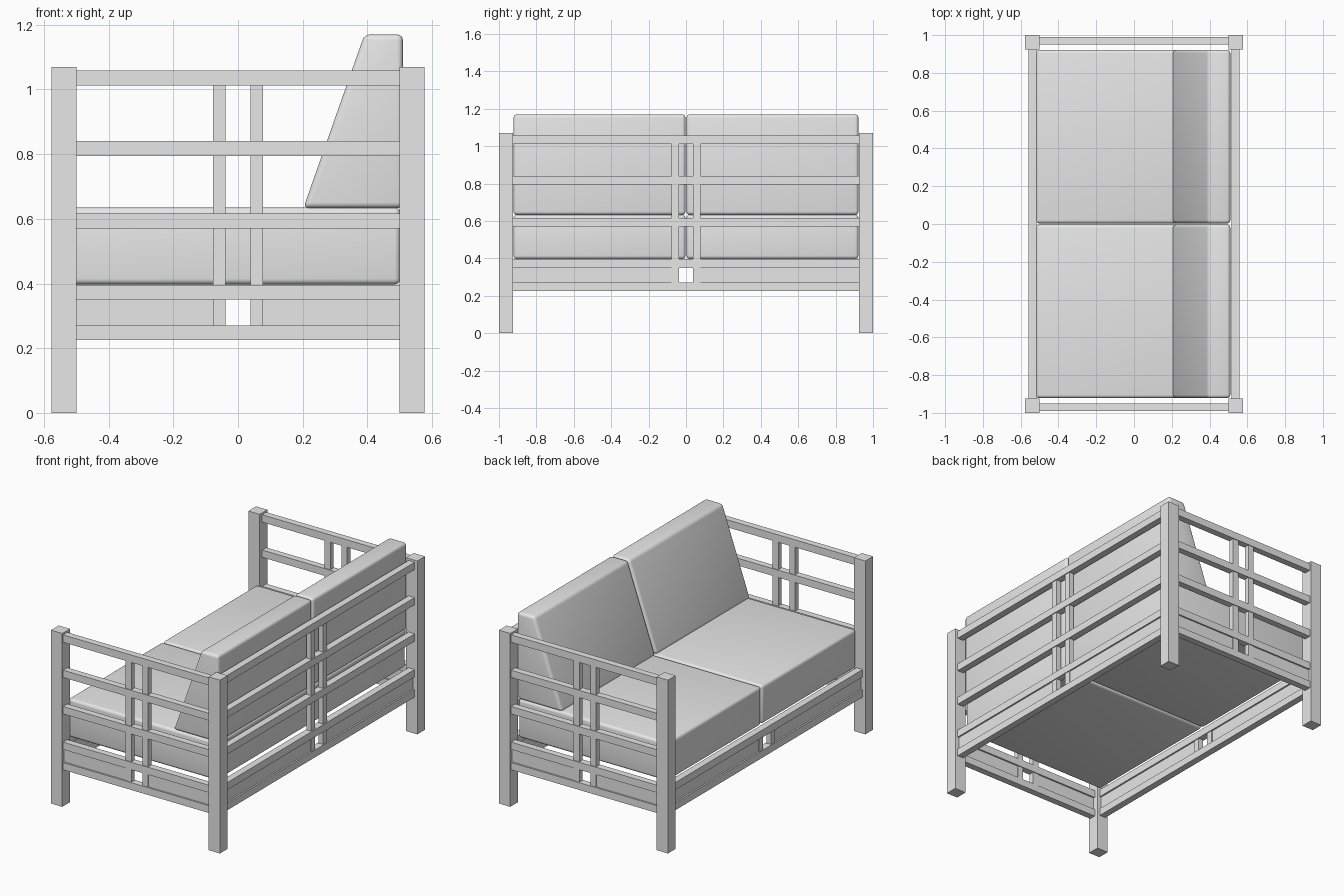
import bpy, bmesh

if "Cube" in bpy.data.objects:
    bpy.data.objects.remove(bpy.data.objects["Cube"])

grey = bpy.data.materials.new("light_grey")
grey.diffuse_color = (0.8, 0.8, 0.8, 1)
grey.use_nodes = True
grey.node_tree.nodes["Principled BSDF"].inputs["Base Color"].default_value = grey.diffuse_color


def finish(name, bm, bevel=0.0):
    bmesh.ops.recalc_face_normals(bm, faces=bm.faces[:])
    mesh = bpy.data.meshes.new(name)
    bm.to_mesh(mesh)
    bm.free()
    mesh.materials.append(grey)
    ob = bpy.data.objects.new(name, mesh)
    bpy.context.collection.objects.link(ob)
    if bevel:
        mod = ob.modifiers.new("soft_edges", 'BEVEL')
        mod.width = bevel
        mod.segments = 4
        bpy.ops.object.select_all(action='DESELECT')
        ob.select_set(True)
        bpy.context.view_layer.objects.active = ob
        bpy.ops.object.modifier_apply(modifier=mod.name)
        bpy.ops.object.shade_smooth_by_angle(angle=0.6)
    return ob


def box(name, x, y, z, bevel=0.0):
    """Box from (min, max) ranges on each axis."""
    bm = bmesh.new()
    bmesh.ops.create_cube(bm, size=1)
    for v in bm.verts:
        v.co = [r[0] if c < 0 else r[1] for c, r in zip(v.co, (x, y, z))]
    return finish(name, bm, bevel)


def span(a, b, s):
    """Range mirrored to the side given by the sign s."""
    return (a, b) if s > 0 else (-b, -a)


def prism(name, profile, y, bevel):
    """Extrude an x-z profile along y."""
    bm = bmesh.new()
    face = bm.faces.new([bm.verts.new((px, y[0], pz)) for px, pz in profile])
    out = bmesh.ops.extrude_face_region(bm, geom=[face])
    for v in out["geom"]:
        if isinstance(v, bmesh.types.BMVert):
            v.co.y = y[1]
    return finish(name, bm, bevel)


RAILS = [(0.225, 0.27), (0.35, 0.396), (0.57, 0.616), (0.795, 0.84), (1.012, 1.058)]

# Corner posts
for sx in (-1, 1):
    for sy in (-1, 1):
        box("post", span(0.5, 0.577, sx), span(0.925, 1.0, sy), (0, 1.07))

# Arm frames: rails, twin uprights and low infill boards
for sy in (-1, 1):
    for z in RAILS:
        box("arm_rail", (-0.502, 0.502), span(0.95, 0.991, sy), z)
    for sx in (-1, 1):
        box("arm_upright", span(0.038, 0.077, sx), span(0.955, 0.986, sy), (0.26, 1.02))
        box("arm_infill", span(0.07, 0.502, sx), span(0.96, 0.981, sy), (0.26, 0.36))

# Back frame (five rails) and front frame (two low rails)
for sx, rails, top in ((1, RAILS, 1.02), (-1, RAILS[:2], 0.36)):
    side = "back" if sx > 0 else "front"
    for z in rails:
        box(side + "_rail", span(0.517, 0.559, sx), (-0.927, 0.927), z)
    for sy in (-1, 1):
        box(side + "_upright", span(0.522, 0.554, sx), span(0.038, 0.078, sy), (0.26, top))
        box(side + "_infill", span(0.527, 0.549, sx), span(0.07, 0.927, sy), (0.26, 0.36))

# Seat and sloped back cushions
for sy in (-1, 1):
    y = span(0.003, 0.922, sy)
    box("seat_cushion", (-0.518, 0.502), y, (0.397, 0.635), 0.018)
    prism("back_cushion", [(0.202, 0.633), (0.51, 0.633), (0.51, 1.17), (0.391, 1.17)], y, 0.018)
